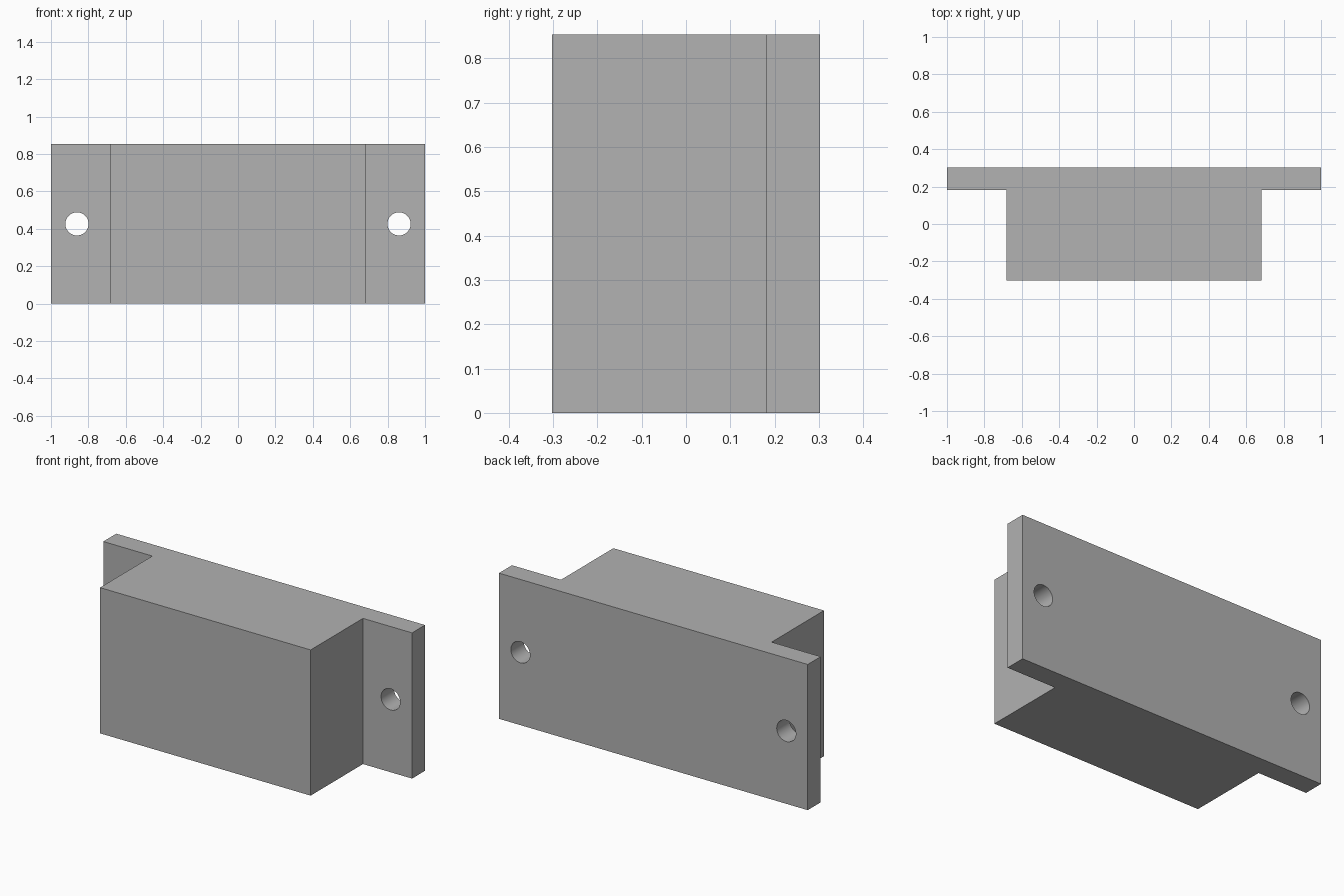
import bpy
import bmesh
import math

WIDTH, DEPTH, HEIGHT = 2.0, 0.604, 0.853
BODY_HALF = 0.682
FLANGE_FRONT = 0.182
HOLE_X, HOLE_RADIUS = 0.861, 0.062

default_cube = bpy.data.objects.get("Cube")
if default_cube:
    bpy.data.objects.remove(default_cube, do_unlink=True)

# Single plain grey
grey = bpy.data.materials.new("plain_grey")
grey.use_nodes = True
colour = (0.445, 0.445, 0.445, 1)
grey.diffuse_color = colour
grey.node_tree.nodes["Principled BSDF"].inputs["Base Color"].default_value = colour

# Mounting block: T-shaped plan, extruded upwards
half_plan = [(BODY_HALF, -DEPTH / 2), (BODY_HALF, FLANGE_FRONT),
             (WIDTH / 2, FLANGE_FRONT), (WIDTH / 2, DEPTH / 2)]
plan = half_plan + [(-x, y) for x, y in reversed(half_plan)]
bm = bmesh.new()
base = bm.faces.new([bm.verts.new((x, y, 0)) for x, y in plan])
extruded = bmesh.ops.extrude_face_region(bm, geom=[base], use_keep_orig=True)
top_verts = [g for g in extruded["geom"] if isinstance(g, bmesh.types.BMVert)]
bmesh.ops.translate(bm, verts=top_verts, vec=(0, 0, HEIGHT))
bmesh.ops.recalc_face_normals(bm, faces=bm.faces)
mesh = bpy.data.meshes.new("mounting_block")
bm.to_mesh(mesh)
bm.free()
mesh.materials.append(grey)
block = bpy.data.objects.new("mounting_block", mesh)
bpy.context.collection.objects.link(block)

# Screw holes through both flanges
for side in (-1, 1):
    bpy.ops.mesh.primitive_cylinder_add(
        vertices=48, radius=HOLE_RADIUS, depth=0.4,
        location=(side * HOLE_X, (FLANGE_FRONT + DEPTH / 2) / 2, HEIGHT / 2),
        rotation=(math.pi / 2, 0, 0))
    cutter = bpy.context.object
    cutter.name = "hole_cutter"
    cutter.hide_render = True
    cutter.data.materials.append(grey)
    cut = block.modifiers.new("screw_hole", 'BOOLEAN')
    cut.operation = 'DIFFERENCE'
    cut.solver = 'EXACT'
    cut.object = cutter
    bpy.ops.object.select_all(action='DESELECT')
    block.select_set(True)
    bpy.context.view_layer.objects.active = block
    bpy.ops.object.modifier_apply(modifier=cut.name)
    bpy.data.objects.remove(cutter, do_unlink=True)

bpy.ops.object.shade_smooth_by_angle(angle=math.radians(30))
